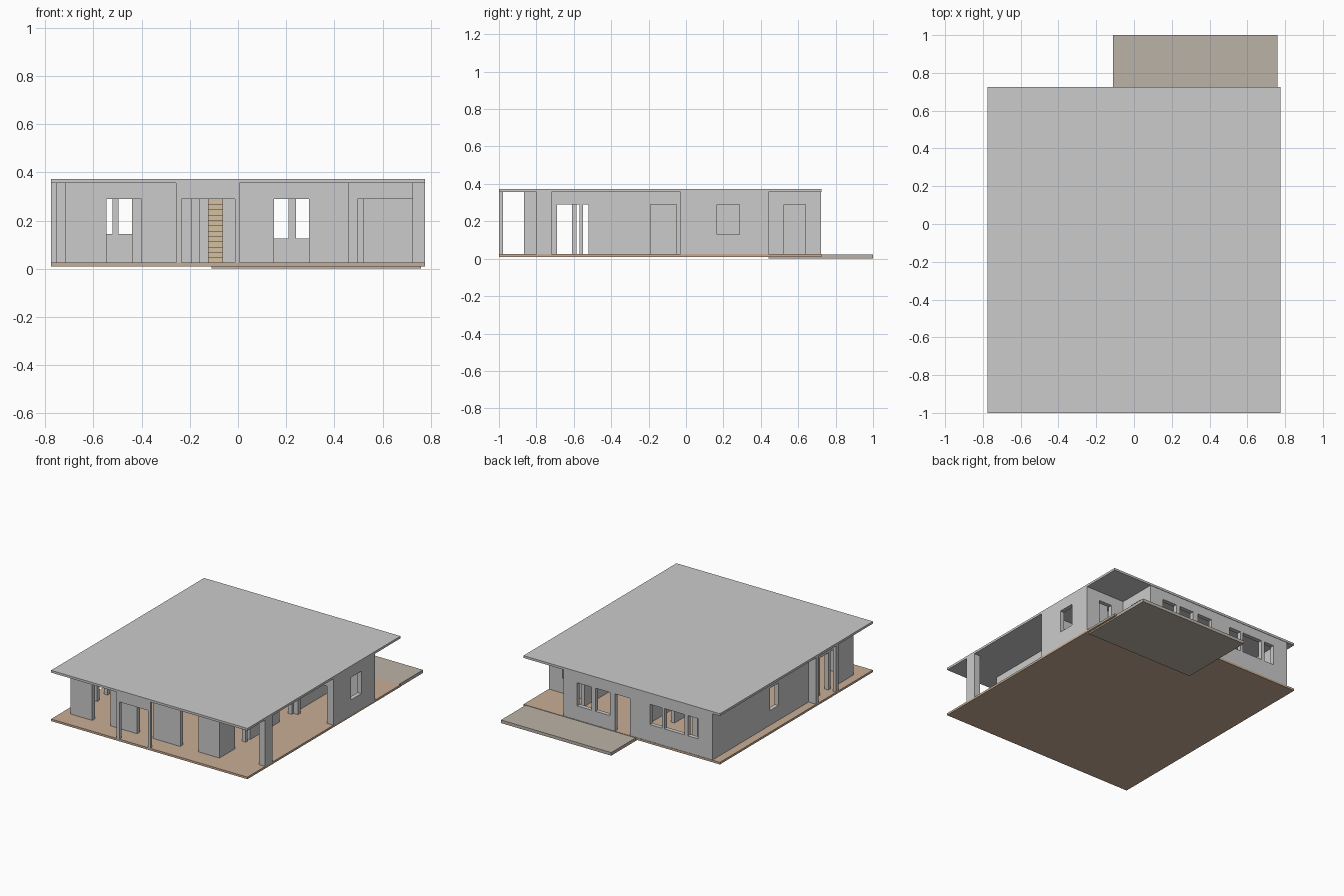
import bpy, bmesh

if "Cube" in bpy.data.objects:
    bpy.data.objects.remove(bpy.data.objects["Cube"])

FLOOR, CEIL, HEAD = 0.025, 0.356, 0.29


def mat(name, col):
    m = bpy.data.materials.new(name)
    m.diffuse_color = (*col, 1)
    m.use_nodes = True
    m.node_tree.nodes["Principled BSDF"].inputs["Base Color"].default_value = m.diffuse_color
    return m


def make(name, bm, m=None):
    me = bpy.data.meshes.new(name)
    bmesh.ops.recalc_face_normals(bm, faces=bm.faces)
    bm.to_mesh(me)
    bm.free()
    ob = bpy.data.objects.new(name, me)
    bpy.context.collection.objects.link(ob)
    if m:
        me.materials.append(m)
    return ob


def box(name, x, y, z=(FLOOR, CEIL), m=None):
    bm = bmesh.new()
    bmesh.ops.create_cube(bm, size=1)
    for v in bm.verts:
        v.co = [(r[0] + r[1]) / 2 + c * (r[1] - r[0]) for r, c in zip((x, y, z), v.co)]
    return make(name, bm, m)


def wall(name, axis, at, span, holes=(), t=0.03):
    """Upright wall centred on the plane axis=at; holes are (start, end, sill, head)."""
    us = sorted({*span, *(h[0] for h in holes), *(h[1] for h in holes)})
    zs = sorted({FLOOR, CEIL, *(h[2] for h in holes), *(h[3] for h in holes)})
    bm = bmesh.new()
    for u0, u1 in zip(us, us[1:]):
        for z0, z1 in zip(zs, zs[1:]):
            u, z = (u0 + u1) / 2, (z0 + z1) / 2
            if any(h[0] < u < h[1] and h[2] < z < h[3] for h in holes):
                continue
            pts = ((u0, z0), (u1, z0), (u1, z1), (u0, z1))
            bm.faces.new([bm.verts.new((p, at, q) if axis == 'y' else (at, p, q))
                          for p, q in pts])
    bmesh.ops.remove_doubles(bm, verts=bm.verts, dist=1e-4)
    ob = make(name, bm)
    s = ob.modifiers.new("thickness", 'SOLIDIFY')
    s.thickness, s.offset = t, 0
    return ob


wood = mat("floor_wood", (0.58, 0.42, 0.30))
paving = mat("paving", (0.50, 0.45, 0.39))
stair = mat("stair_wood", (0.66, 0.53, 0.36))

# Slabs and roof
box("floor_slab", (-0.775, 0.775), (-1, 0.725), (0.01, FLOOR), wood)
box("terrace_slab", (-0.11, 0.76), (0.44, 1), (0, 0.022), paving)
box("roof_slab", (-0.775, 0.775), (-1, 0.725), (CEIL, 0.372))

# Outer walls
wall("front_wall", 'y', -0.85, (-0.715, 0.46),
     [(-0.545, -0.40, FLOOR, HEAD), (-0.19, -0.065, FLOOR, HEAD), (0.15, 0.295, FLOOR, HEAD)])
wall("back_wall", 'y', 0.707, (-0.715, 0.463),
     [(-0.60, -0.52, 0.145, HEAD), (-0.495, -0.335, 0.145, HEAD), (-0.315, -0.22, 0.145, HEAD),
      (-0.065, 0.055, FLOOR, HEAD), (0.095, 0.21, 0.125, HEAD), (0.24, 0.355, 0.125, HEAD)])
wall("left_wall", 'x', -0.70, (-0.835, 0.692),
     [(-0.70, -0.61, FLOOR, HEAD), (-0.585, -0.49, FLOOR, HEAD),
      (-0.47, -0.40, FLOOR, HEAD), (-0.02, 0.075, 0.13, HEAD)])
wall("porch_side_wall", 'x', 0.445, (-0.835, -0.03),
     [(-0.69, -0.57, FLOOR, HEAD), (-0.55, -0.52, FLOOR, HEAD), (-0.19, -0.05, FLOOR, HEAD)])
wall("porch_back_wall", 'y', -0.015, (0.46, 0.745), [(0.495, 0.725, FLOOR, HEAD)])
wall("right_wall", 'x', 0.76, (-0.03, 0.44), [(0.165, 0.285, 0.13, HEAD)])
wall("terrace_back_wall", 'y', 0.425, (0.46, 0.745), [(0.563, 0.667, 0.13, HEAD)])
wall("terrace_side_wall", 'x', 0.448, (0.44, 0.692), [(0.525, 0.64, FLOOR, HEAD)])

# Inner partitions
wall("right_room_wall", 'x', 0.445, (-0.03, 0.44))
wall("closet_wall", 'y', 0.33, (0.52, 0.745))
wall("stair_wall", 'x', -0.045, (-0.40, 0.50))
wall("hall_wall", 'x', -0.175, (-0.40, 0.40))
wall("left_room_wall", 'x', -0.42, (0.05, 0.50), t=0.04)

# Posts, fins and entrance portal
box("porch_post", (0.725, 0.775), (-0.80, -0.72))
box("left_fin", (-0.775, -0.716), (-0.385, -0.36))
box("left_post", (-0.775, -0.75), (-0.61, -0.585))
wall("entrance_portal", 'y', -0.989, (-0.258, 0.007), [(-0.235, -0.012, FLOOR, HEAD)], t=0.02)

# Stair inside the hall
N = 14
for i in range(N):
    z = FLOOR + (i + 1) * 0.022
    y = -0.30 + i * 0.04
    box(f"stair_step_{i + 1}", (-0.125, -0.062), (y, y + 0.045), (z - 0.022, z), stair)
